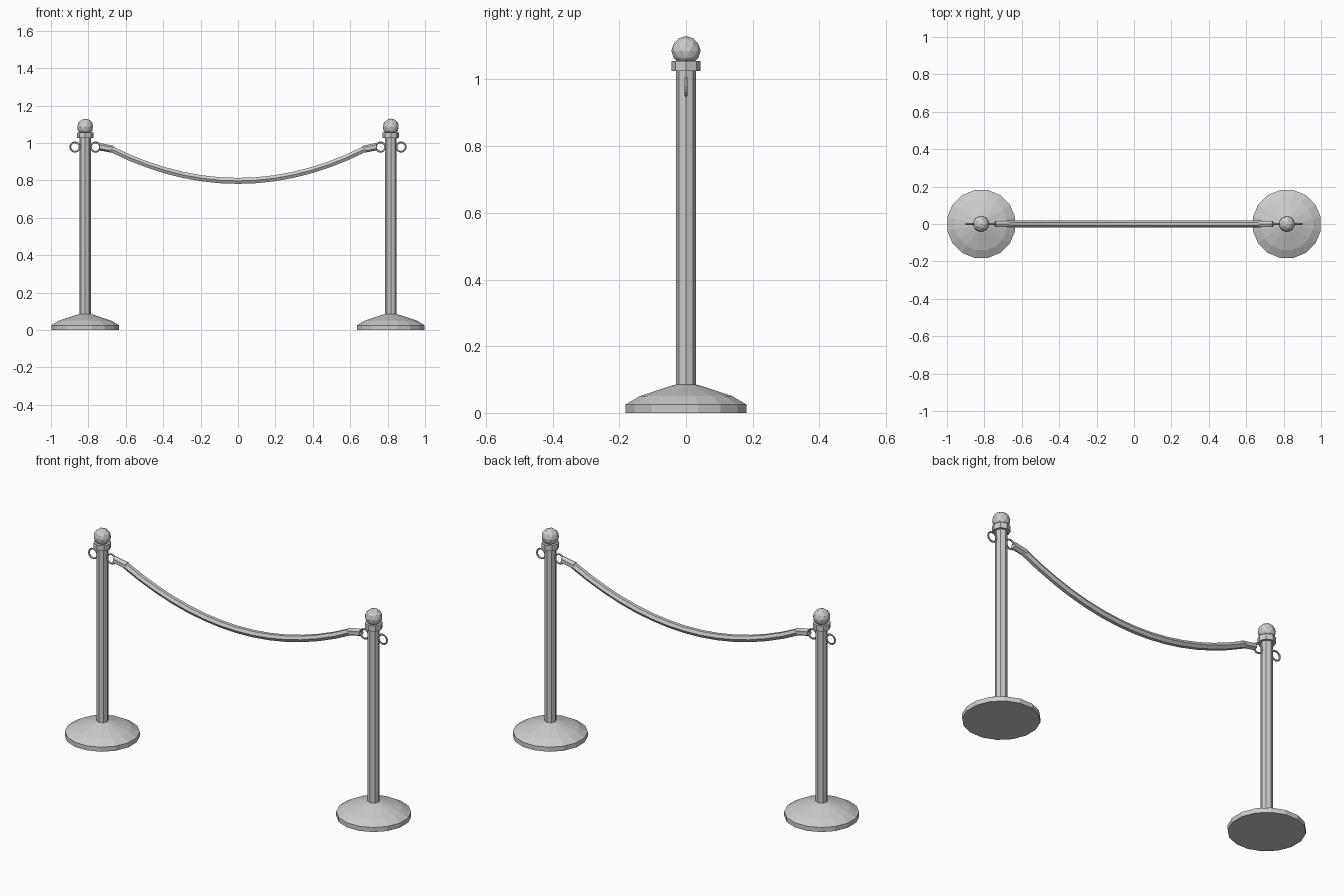
import bpy, bmesh
from math import sin, cos, pi
from mathutils import Vector

if "Cube" in bpy.data.objects:
    bpy.data.objects.remove(bpy.data.objects["Cube"])

POST_X = 0.817


def finish(name, bm):
    bmesh.ops.recalc_face_normals(bm, faces=bm.faces)
    mesh = bpy.data.meshes.new(name)
    bm.to_mesh(mesh)
    bm.free()
    obj = bpy.data.objects.new(name, mesh)
    bpy.context.collection.objects.link(obj)
    return obj


def skin(bm, rings, cap=True):
    n = len(rings[0])
    for a, b in zip(rings, rings[1:]):
        for i in range(n):
            bm.faces.new((a[i], a[(i + 1) % n], b[(i + 1) % n], b[i]))
    if cap:
        bm.faces.new(rings[0])
        bm.faces.new(rings[-1])


def lathe(name, profile, sides, x, offset=0.0):
    bm = bmesh.new()
    rings = [[bm.verts.new((x + r * cos(2 * pi * (i + offset) / sides),
                            r * sin(2 * pi * (i + offset) / sides), z))
              for i in range(sides)] for r, z in profile]
    skin(bm, rings)
    return finish(name, bm)


def sweep(name, path, radius, sides, offset=0.0):
    # Tube along a path of (x, z) points in the y = 0 plane
    pts = [Vector((x, 0, z)) for x, z in path]
    bm = bmesh.new()
    rings = []
    for k, p in enumerate(pts):
        t = (pts[min(k + 1, len(pts) - 1)] - pts[max(k - 1, 0)]).normalized()
        side = Vector((0, 1, 0))
        up = t.cross(side)
        angles = [2 * pi * (i + offset) / sides for i in range(sides)]
        rings.append([bm.verts.new(p + radius * (side * cos(a) + up * sin(a)))
                      for a in angles])
    skin(bm, rings)
    return finish(name, bm)


for label, s in (("left", -1), ("right", 1)):
    x = s * POST_X
    # Weighted base, pole and collar
    lathe(label + "_base", [(0.185, 0), (0.185, 0.025), (0.142, 0.05),
                            (0.05, 0.08), (0.03, 0.085)], 16, x, 0.5)
    lathe(label + "_pole", [(0.03, 0.07), (0.03, 1.05)], 8, x)
    lathe(label + "_collar", [(0.044, 1.025), (0.044, 1.055)], 8, x)

    # Ball finial
    bm = bmesh.new()
    bmesh.ops.create_icosphere(bm, subdivisions=2, radius=0.044)
    bmesh.ops.translate(bm, verts=bm.verts, vec=(x, 0, 1.086))
    finish(label + "_finial", bm)

    # Hanging rings on both sides of the pole
    for where, d in (("outer", s), ("inner", -s)):
        bpy.ops.mesh.primitive_torus_add(
            location=(x + d * 0.055, 0, 0.978), rotation=(pi / 2, 0, 0),
            major_segments=12, minor_segments=6,
            major_radius=0.0255, minor_radius=0.005)
        bpy.context.object.name = label + "_" + where + "_ring"

    # Metal end cap of the rope
    sweep(label + "_rope_end", [(s * 0.742, 0.98), (s * 0.668, 0.966)],
          0.0195, 6, 0.5)

# Sagging rope
N = 14
rope = [(0.68 * (2 * i / N - 1), 0.797 + 0.171 * (2 * i / N - 1) ** 2)
        for i in range(N + 1)]
sweep("rope", rope, 0.0185, 6)
